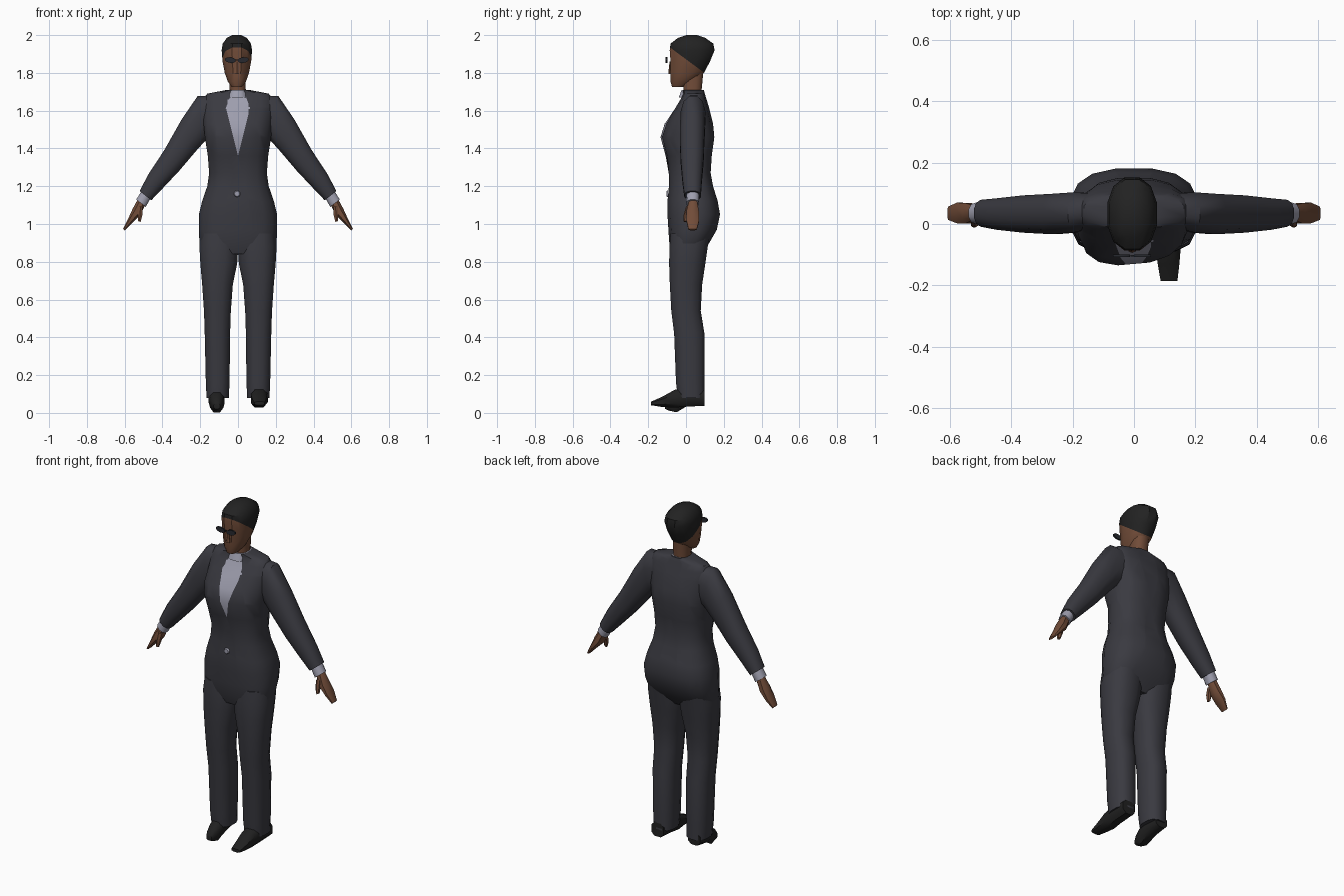
import bpy, bmesh, math
from mathutils import Vector


def material(name, rgb):
    m = bpy.data.materials.new(name)
    m.diffuse_color = (*rgb, 1)
    return m


SUIT = material("charcoal cloth", (0.042, 0.042, 0.052))
SHIRT = material("pale grey shirt", (0.34, 0.34, 0.42))
SKIN = material("brown skin", (0.165, 0.072, 0.04))
HAIR = material("black hair", (0.016, 0.016, 0.016))
SHOE = material("black leather", (0.015, 0.015, 0.015))
LENS = material("dark lens", (0.02, 0.022, 0.028))


def ring(c, u, v, n, power):
    """Rounded-box cross-section around c with half axes u and v."""
    pts = []
    for i in range(n):
        a = 2 * math.pi * (i + 0.5) / n
        s, t = math.cos(a), math.sin(a)
        pts.append(c + u * math.copysign(abs(s) ** power, s)
                   + v * math.copysign(abs(t) ** power, t))
    return pts


def loft(rings):
    """Skin a list of equal rings and cap both ends."""
    bm = bmesh.new()
    rows = [[bm.verts.new(p) for p in r] for r in rings]
    n = len(rows[0])
    for a, b in zip(rows, rows[1:]):
        for i in range(n):
            j = (i + 1) % n
            bm.faces.new((a[i], a[j], b[j], b[i]))
    bm.faces.new(rows[0][::-1])
    bm.faces.new(rows[-1])
    return bm


def finish(bm, name, mats, angle=45):
    bmesh.ops.recalc_face_normals(bm, faces=bm.faces[:])
    me = bpy.data.meshes.new(name)
    bm.to_mesh(me)
    bm.free()
    for m in mats:
        me.materials.append(m)
    ob = bpy.data.objects.new(name, me)
    bpy.context.collection.objects.link(ob)
    bpy.ops.object.select_all(action='DESELECT')
    ob.select_set(True)
    bpy.context.view_layer.objects.active = ob
    bpy.ops.object.shade_smooth_by_angle(angle=math.radians(angle))
    return ob


def level(z, x0, x1, y0, y1, n=12, power=0.8):
    """Horizontal section from its extents."""
    return ring(Vector(((x0 + x1) / 2, (y0 + y1) / 2, z)),
                Vector(((x1 - x0) / 2, 0, 0)), Vector((0, (y1 - y0) / 2, 0)), n, power)


def limb(side, sections, n=10, power=0.85):
    """Sections as (low x, low z, high x, high z, front y, back y)."""
    rings = []
    for lx, lz, hx, hz, y0, y1 in sections:
        lo, hi = Vector((side * lx, 0, lz)), Vector((side * hx, 0, hz))
        c = (lo + hi) / 2 + Vector((0, (y0 + y1) / 2, 0))
        rings.append(ring(c, (hi - lo) / 2, Vector((0, (y1 - y0) / 2, 0)), n, power))
    return loft(rings)


def cut(bm, co, no):
    bmesh.ops.bisect_plane(bm, geom=bm.verts[:] + bm.edges[:] + bm.faces[:],
                           plane_co=co, plane_no=no)


# Jacket: z, half width, front, back
jacket = [(0.84, 0.17, -0.07, 0.08), (0.90, 0.207, -0.09, 0.125),
          (0.97, 0.21, -0.095, 0.165), (1.05, 0.21, -0.10, 0.182),
          (1.12, 0.193, -0.10, 0.17), (1.20, 0.165, -0.092, 0.145),
          (1.27, 0.155, -0.093, 0.132), (1.36, 0.162, -0.105, 0.138),
          (1.46, 0.178, -0.132, 0.152), (1.53, 0.185, -0.11, 0.145),
          (1.61, 0.19, -0.06, 0.125), (1.66, 0.185, -0.03, 0.11),
          (1.69, 0.165, -0.015, 0.10), (1.71, 0.06, -0.02, 0.095)]
bm = loft([level(z, -w, w, f, b, 16, 0.75) for z, w, f, b in jacket])
for v in bm.verts:  # chest turned slightly to one side
    if v.co.y < 0 and 1.3 < v.co.z < 1.6:
        v.co.y += 0.09 * v.co.x
# Shirt opening cut into the jacket front, with a lapel notch
for s in (-1, 1):
    cut(bm, (0, 0, 1.36), (s * 0.26, 0, -0.065))
    cut(bm, (s * 0.062, 0, 1.62), (s * 0.08, 0, 0.03))
cut(bm, (0, 0, 1.62), (0, 0, 1))
for f in bm.faces:
    c = f.calc_center_median()
    limit = (c.z - 1.36) * 0.25 if c.z < 1.62 else 0.062 - (c.z - 1.62) * 0.375
    f.material_index = int(c.y < 0.0 and c.z > 1.36 and abs(c.x + 0.003) < limit)
finish(bm, "jacket", [SUIT, SHIRT])

# Shirt collar around the neck
finish(loft([level(1.67, -0.06, 0.055, -0.04, 0.09),
             level(1.71, -0.05, 0.048, -0.025, 0.088)]), "shirt_collar", [SHIRT])

# Jacket button
bm = bmesh.new()
bmesh.ops.create_cone(bm, cap_ends=True, segments=8, radius1=0.018, radius2=0.014, depth=0.009)
for v in bm.verts:
    v.co = Vector((v.co.x - 0.005, -0.1 - v.co.z, v.co.y + 1.16))
finish(bm, "jacket_button", [SHIRT])

# Neck
finish(loft([level(1.66, -0.048, 0.045, -0.02, 0.08), level(1.72, -0.045, 0.042, -0.015, 0.085),
             level(1.82, -0.05, 0.042, -0.03, 0.095)]), "neck", [SKIN])

# Head with the hair parted off by a sloping hairline
head = [(1.725, 0.028, -0.075, -0.015), (1.755, 0.05, -0.084, 0.05),
        (1.80, 0.066, -0.084, 0.098), (1.86, 0.078, -0.085, 0.13),
        (1.92, 0.083, -0.09, 0.155), (1.955, 0.077, -0.085, 0.148),
        (1.985, 0.055, -0.045, 0.105), (2.0, 0.025, 0.0, 0.06)]
bm = loft([level(z, -0.006 - w, -0.006 + w, f, b, 12, 0.88) for z, w, f, b in head])
cut(bm, (0, -0.085, 1.935), (0, 0.74, 1))
for f in bm.faces:
    c = f.calc_center_median()
    f.material_index = int(c.z - 1.935 + 0.74 * (c.y + 0.085) > 0)
finish(bm, "head", [SKIN, HAIR], 35)

# Nose
finish(loft([level(1.795, -0.02, 0.008, -0.094, -0.07, 6),
             level(1.86, -0.011, -0.001, -0.087, -0.07, 6)]), "nose", [SKIN])

# Sunglasses lenses
for side, label in ((-1, "left"), (1, "right")):
    x = -0.006 + side * 0.034
    u, v = Vector((0.029, 0, side * 0.003)), Vector((0, 0, 0.015))
    finish(loft([ring(Vector((x, y, 1.868)), u, v, 10, 0.9) for y in (-0.108, -0.099)]),
           label + "_lens", [LENS])
finish(loft([level(z, -0.014, 0.002, -0.106, -0.10, 4) for z in (1.866, 1.872)]),
       "glasses_bridge", [LENS])

# Sleeves, cuffs, hands and thumbs
sleeve = [(.10, 1.48, .12, 1.685, -.01, .10), (.17, 1.44, .215, 1.68, -.03, .105),
          (.22, 1.385, .30, 1.555, -.035, .10), (.31, 1.28, .39, 1.395, -.03, .095),
          (.40, 1.185, .475, 1.265, -.02, .085), (.458, 1.125, .522, 1.175, -.01, .08)]
cuff = [(.462, 1.135, .512, 1.175, .002, .07), (.487, 1.09, .54, 1.13, .0, .07)]
hand = [(.488, 1.105, .53, 1.135, .015, .06), (.515, 1.045, .56, 1.08, .0, .07),
        (.56, 1.005, .583, 1.027, .0, .072), (.599, .966, .608, .975, .012, .058)]
thumb = [(.503, 1.085, .53, 1.10, .0, .035), (.505, 1.045, .532, 1.055, -.012, .02),
         (.515, 1.01, .53, 1.016, -.012, .008)]
for side, label in ((-1, "left"), (1, "right")):
    finish(limb(side, sleeve, 12), label + "_sleeve", [SUIT])
    finish(limb(side, cuff), label + "_cuff", [SHIRT])
    finish(limb(side, hand, 8), label + "_hand", [SKIN])
    finish(limb(side, thumb, 6), label + "_thumb", [SKIN])

# Trouser legs: z, inner x, outer x, front, back
leg = [(0.08, 0.047, 0.168, -0.045, 0.10), (0.16, 0.043, 0.172, -0.055, 0.10),
       (0.42, 0.04, 0.178, -0.065, 0.10), (0.54, 0.036, 0.182, -0.08, 0.08),
       (0.68, 0.025, 0.192, -0.088, 0.088), (0.79, 0.002, 0.202, -0.092, 0.105),
       (0.88, -0.005, 0.207, -0.09, 0.118), (0.95, 0.0, 0.20, -0.085, 0.13)]
for side, label in ((-1, "left"), (1, "right")):
    bm = loft([level(z, side * a, side * b, f, k, 12, 0.8) for z, a, b, f, k in leg])
    finish(bm, label + "_trouser_leg", [SUIT])

# Shoes: y, x range, z range; the left one points down and is foreshortened
shoes = {
    "right_shoe": [(0.098, .075, .16, .035, .12), (0.0, .07, .16, .03, .135),
                   (-0.06, .066, .156, .025, .125), (-0.13, .075, .15, .03, .085),
                   (-0.185, .085, .143, .04, .06)],
    "left_shoe": [(0.09, -.155, -.075, .045, .12), (0.0, -.158, -.068, .03, .125),
                  (-0.05, -.15, -.075, .0, .11), (-0.09, -.14, -.085, .01, .075),
                  (-0.11, -.13, -.095, .02, .05)]}
for name, rows in shoes.items():
    finish(loft([ring(Vector(((a + b) / 2, y, (c + d) / 2)), Vector(((b - a) / 2, 0, 0)),
                      Vector((0, 0, (d - c) / 2)), 8, 0.75) for y, a, b, c, d in rows]),
           name, [SHOE])
